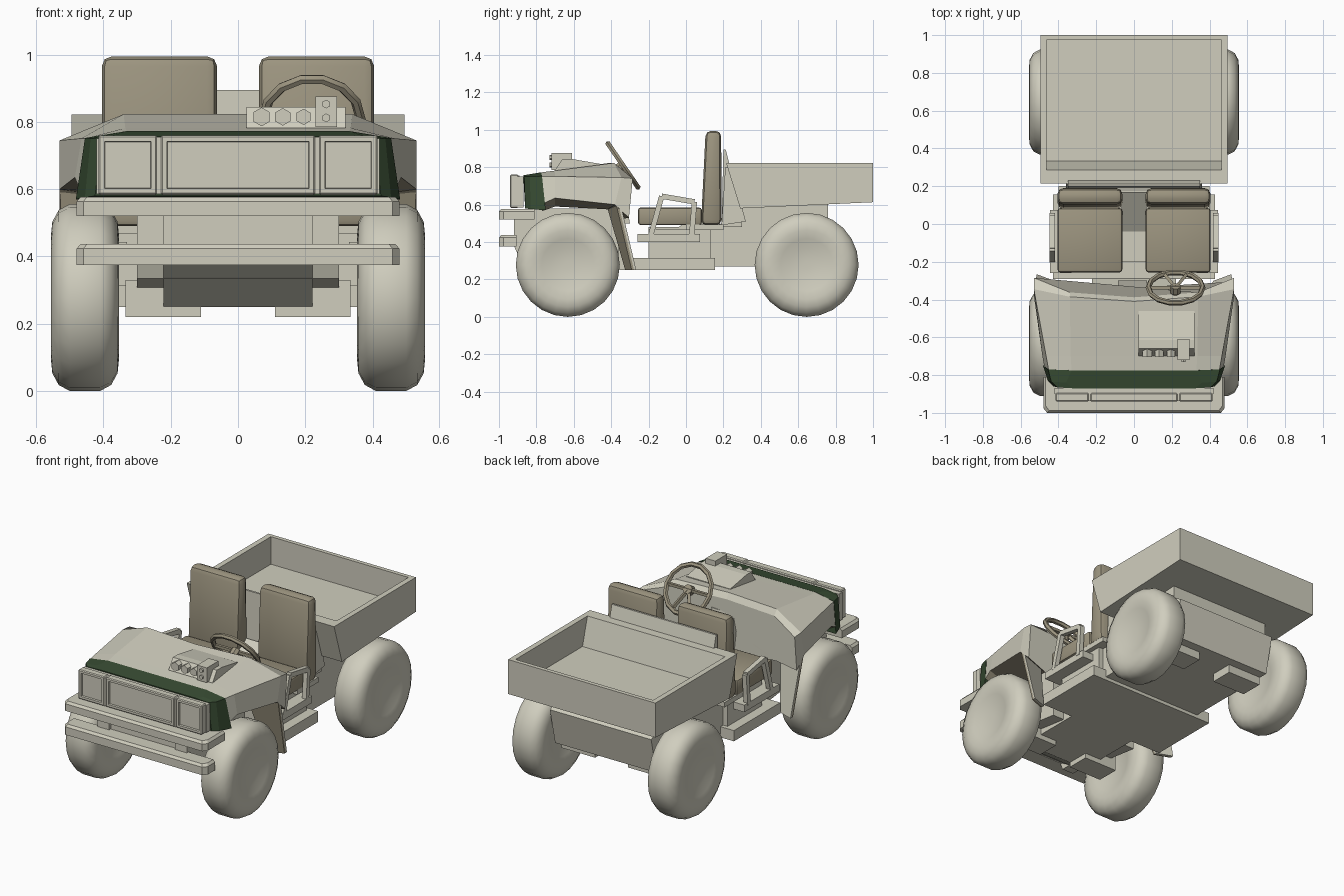
import bpy, bmesh, math
from mathutils import Vector

if "Cube" in bpy.data.objects:
    bpy.data.objects.remove(bpy.data.objects["Cube"])


def material(name, col):
    m = bpy.data.materials.new(name)
    m.diffuse_color = (*col, 1)
    m.use_nodes = True
    m.node_tree.nodes["Principled BSDF"].inputs["Base Color"].default_value = m.diffuse_color
    return m


BODY = material("pale_khaki", (0.63, 0.615, 0.515))
TAN = material("dark_tan", (0.335, 0.30, 0.215))
GREEN = material("dark_green", (0.038, 0.07, 0.032))


def mesh(name, verts, faces, mat=BODY, bevel=0, seg=1, smooth=False, mirror=False):
    """Builds one object; mirror adds a copy across x = 0."""
    bm = bmesh.new()
    vs = [bm.verts.new(v) for v in verts]
    for f in faces:
        bm.faces.new([vs[i] for i in f])
    bmesh.ops.recalc_face_normals(bm, faces=bm.faces)
    if bevel:
        bmesh.ops.bevel(bm, geom=bm.edges[:], offset=bevel, segments=seg, affect='EDGES', profile=0.5)
    if mirror:
        d = bmesh.ops.duplicate(bm, geom=bm.verts[:] + bm.edges[:] + bm.faces[:])["geom"]
        for v in [g for g in d if isinstance(g, bmesh.types.BMVert)]:
            v.co.x *= -1
        bmesh.ops.reverse_faces(bm, faces=[g for g in d if isinstance(g, bmesh.types.BMFace)])
    me = bpy.data.meshes.new(name)
    bm.to_mesh(me)
    bm.free()
    me.materials.append(mat)
    ob = bpy.data.objects.new(name, me)
    bpy.context.collection.objects.link(ob)
    if smooth:
        bpy.ops.object.select_all(action='DESELECT')
        ob.select_set(True)
        bpy.context.view_layer.objects.active = ob
        bpy.ops.object.shade_smooth_by_angle(angle=math.radians(40))
    return ob


def loft(name, rings, mat=BODY, **kw):
    n = len(rings[0])
    verts = [p for r in rings for p in r]
    faces = [(k * n + i, k * n + (i + 1) % n, (k + 1) * n + (i + 1) % n, (k + 1) * n + i)
             for k in range(len(rings) - 1) for i in range(n)]
    faces += [tuple(range(n)), tuple(range(len(verts) - n, len(verts)))]
    return mesh(name, verts, faces, mat, **kw)


def prism(name, prof, x0, x1, mat=BODY, **kw):
    return loft(name, [[(x, y, z) for y, z in prof] for x in (x0, x1)], mat, **kw)


def box(name, x0, x1, y0, y1, z0, z1, mat=BODY, **kw):
    return prism(name, [(y0, z0), (y1, z0), (y1, z1), (y0, z1)], x0, x1, mat, **kw)


def rod(name, a, b, r, n=4, mat=BODY, **kw):
    a, b = Vector(a), Vector(b)
    q = (b - a).to_track_quat('Z', 'Y')
    ring = [q @ Vector((r * math.cos(t), r * math.sin(t), 0))
            for t in [math.tau * (i + 0.5) / n for i in range(n)]]
    return loft(name, [[p + v for v in ring] for p in (a, b)], mat, **kw)


def symmetric(half, mid_y):
    """Full hood section from half points (x, y, z), with a centre top point."""
    return [(0, mid_y, half[0][2])] + half + [(-x, y, z) for x, y, z in reversed(half)]


# Wheels: lathed fat tyres with dished sides
side = [(0.075, 0.02), (0.078, 0.09), (0.092, 0.14), (0.101, 0.185), (0.097, 0.225), (0.078, 0.26), (0.045, 0.278)]
prof = side + [(-x, r) for x, r in reversed(side)]
N = 24
for name, cy in (("front_wheels", -0.632), ("rear_wheels", 0.645)):
    rings = [[(0.455 + x, cy + r * math.cos(math.tau * i / N), 0.278 + r * math.sin(math.tau * i / N))
              for i in range(N)] for x, r in prof]
    loft(name, rings, smooth=True, mirror=True)
    box(name + "_axle_blocks", 0.11, 0.335, cy - 0.07, cy + 0.07, 0.22, 0.33, mirror=True)

# Front chassis, nose box and skid plate
prism("front_chassis", [(-0.84, 0.58), (-0.84, 0.335), (-0.66, 0.3), (-0.36, 0.26), (-0.36, 0.58)], -0.3, 0.3)
prism("skid_box", [(-0.9, 0.54), (-0.9, 0.375), (-0.7, 0.25), (-0.28, 0.25), (-0.28, 0.3), (-0.4, 0.54)], -0.222, 0.222)

# Floor, sills, seat base and tunnel
box("floor_plate", -0.43, 0.43, -0.29, 0.155, 0.25, 0.315)
box("rear_floor", -0.34, 0.34, 0.15, 0.5, 0.27, 0.33)
box("seat_base", -0.37, 0.37, -0.2, 0.13, 0.315, 0.47)
prism("tunnel", [(-0.2, 0.46), (-0.2, 0.48), (-0.04, 0.48), (0.17, 0.62), (0.17, 0.46)], -0.065, 0.065)
box("side_steps", 0.33, 0.445, -0.26, 0.075, 0.4, 0.443, mirror=True)
box("seat_shelf", -0.4, 0.4, 0.0, 0.2, 0.465, 0.495)

# Rear body between the wheels, with the panel behind the seats
prism("rear_body", [(0.13, 0.27), (0.13, 0.48), (0.19, 0.5), (0.3, 0.6), (0.76, 0.62), (0.76, 0.52),
                    (0.82, 0.49), (0.77, 0.27)], -0.34, 0.34)
prism("back_panel", [(0.19, 0.48), (0.2, 0.895), (0.212, 0.895), (0.3, 0.56), (0.3, 0.48)], -0.35, 0.35)
prism("bed_braces", [(0.19, 0.49), (0.21, 0.8), (0.24, 0.8), (0.32, 0.51)], 0.3, 0.36, mirror=True)


# Cargo bed: open tub with sloped front wall
def rect(hx, y0, y1, z0, z1):
    return [(-hx, y0, z0), (hx, y0, z0), (hx, y1, z1), (-hx, y1, z1)]


loft("cargo_bed", [rect(0.495, 0.29, 1.0, 0.58, 0.613), rect(0.495, 0.215, 1.0, 0.822, 0.822),
                   rect(0.462, 0.285, 0.975, 0.822, 0.822), rect(0.462, 0.333, 0.975, 0.655, 0.655)])

# Green nose band
loft("nose_band", [symmetric([(0.32, -0.87, 0.757), (0.405, -0.865, 0.75), (0.425, -0.86, 0.58)], -0.87),
                   symmetric([(0.36, -0.84, 0.762), (0.438, -0.835, 0.751), (0.455, -0.83, 0.576)], -0.84),
                   symmetric([(0.33, -0.775, 0.773), (0.455, -0.77, 0.752), (0.482, -0.75, 0.57)], -0.775)], GREEN)

# Hood, flaring out to the rear, with the cowl behind
hood = [symmetric([(0.33, -0.777, 0.772), (0.452, -0.772, 0.751), (0.475, -0.755, 0.61), (0.40, -0.77, 0.565)], -0.777),
        symmetric([(0.335, -0.70, 0.782), (0.465, -0.70, 0.751), (0.485, -0.70, 0.635), (0.36, -0.70, 0.59)], -0.70),
        symmetric([(0.34, -0.385, 0.823), (0.53, -0.345, 0.745), (0.53, -0.38, 0.60), (0.36, -0.42, 0.575)], -0.41),
        symmetric([(0.34, -0.362, 0.79), (0.53, -0.285, 0.74), (0.53, -0.305, 0.53), (0.36, -0.36, 0.52)], -0.388)]
ob = loft("hood", hood)
ob.data.materials.append(TAN)
for p in ob.data.polygons:  # undersides are tan wheel-arch liner
    if p.normal.z < -0.5:
        p.material_index = 1

# Fender legs: slanted sheets, tan in front and khaki behind
leg = [(0.53, -0.375, 0.61), (0.36, -0.42, 0.58), (0.42, -0.325, 0.25), (0.515, -0.29, 0.25)]
for name, o, mat in (("fender_leg_liners", 0, TAN), ("fender_legs", 0.012, BODY)):
    loft(name, [[(x, y + o + d, z) for x, y, z in leg] for d in (0, 0.012)], mat, mirror=True)

# Grille backing and three inset frames
box("grille_backing", -0.42, 0.42, -0.9, -0.868, 0.585, 0.75)
for name, x0, x1 in (("left_lamp", -0.415, -0.24), ("grille", -0.23, 0.23), ("right_lamp", 0.24, 0.415)):
    ob = box(name, x0, x1, -0.94, -0.895, 0.583, 0.76, bevel=0.005)
    bm = bmesh.new()
    bm.from_mesh(ob.data)
    f = min(bm.faces, key=lambda f: f.calc_center_median().y)
    bmesh.ops.inset_region(bm, faces=[f], thickness=0.019)
    bmesh.ops.inset_region(bm, faces=[f], thickness=0.002)
    bmesh.ops.translate(bm, verts=f.verts[:], vec=(0, 0.012, 0))
    bm.to_mesh(ob.data)
    bm.free()
box("grille_posts", 0.229, 0.242, -0.938, -0.89, 0.585, 0.755, mirror=True)

# Bumpers (chamfered front corners and top edge) and brackets
for name, y1, z0, z1 in (("upper_bumper", -0.81, 0.52, 0.577), ("lower_bumper", -0.905, 0.375, 0.437)):
    plan = [(-0.48, y1), (-0.48, -0.975), (-0.46, -1.0), (0.46, -1.0), (0.48, -0.975), (0.48, y1)]
    top = [(x * 0.975, y if y == y1 else y + 0.012) for x, y in plan]
    loft(name, [[(x, y, z0) for x, y in plan], [(x, y, z1 - 0.014) for x, y in plan], [(x, y, z1) for x, y in top]])
prism("bumper_brackets", [(-0.92, 0.53), (-0.92, 0.38), (-0.9, 0.335), (-0.8, 0.335), (-0.8, 0.53)], 0.222, 0.3, mirror=True)

# Hood pod with hexagonal pipes
prism("hood_pod", [(-0.7, 0.77), (-0.7, 0.785), (-0.66, 0.845), (-0.615, 0.845), (-0.46, 0.818), (-0.46, 0.77)],
      0.025, 0.32)
box("pod_block", 0.23, 0.295, -0.72, -0.61, 0.785, 0.875)
for i, (x, z, r, y) in enumerate([(0.07, 0.815, 0.028, -0.69), (0.133, 0.815, 0.026, -0.69), (0.195, 0.815, 0.024, -0.69),
                                  (0.262, 0.853, 0.013, -0.715), (0.262, 0.812, 0.013, -0.715)]):
    rod(f"pod_pipe_{i}", (x, y - 0.015, z), (x, y + 0.04, z), r, 6)

# Seats
for name, x0, x1 in (("left_seat", -0.405, -0.062), ("right_seat", 0.062, 0.405)):
    box(name + "_cushion", x0, x1, -0.257, 0.085, 0.49, 0.585, TAN, bevel=0.016, seg=2, smooth=True)
    prism(name + "_back", [(0.08, 0.49), (0.19, 0.49), (0.188, 0.995), (0.105, 0.995)], x0, x1, TAN,
          bevel=0.03, seg=2, smooth=True)

# Grab rails beside the seats
path = [(-0.19, 0.43), (-0.13, 0.645), (0.045, 0.615), (0.03, 0.43)]
for i in range(3):
    (ya, za), (yb, zb) = path[i], path[i + 1]
    rod(f"grab_rails_{i}", (0.432, ya, za), (0.432, yb, zb), 0.02, mirror=True)

# Steering wheel, spokes, column and dash console
C, X, U = Vector((0.22, -0.337, 0.81)), Vector((1, 0, 0)), Vector((0, -0.566, 0.824))
bpy.ops.mesh.primitive_torus_add(location=C, rotation=(-0.969, 0, 0), major_segments=14, minor_segments=6,
                                 major_radius=0.144, minor_radius=0.015)
wheel = bpy.context.object
wheel.name = "steering_wheel"
wheel.data.materials.append(TAN)
bpy.ops.object.shade_smooth_by_angle(angle=math.radians(40))
for i, a in enumerate((0, 180, 245, 295)):
    t = math.radians(a)
    rod(f"steering_spoke_{i}", C, C + 0.14 * (X * math.cos(t) + U * math.sin(t)), 0.012, 4, TAN)
axis = Vector((0, 0.824, 0.566))
rod("steering_hub", C - axis * 0.03, C + axis * 0.01, 0.028, 8, TAN)
rod("steering_column", C - axis * 0.16, C, 0.018, 8, TAN)
prism("dash_console", [(-0.4, 0.5), (-0.4, 0.74), (-0.34, 0.74), (-0.3, 0.5)], -0.085, 0.07)
